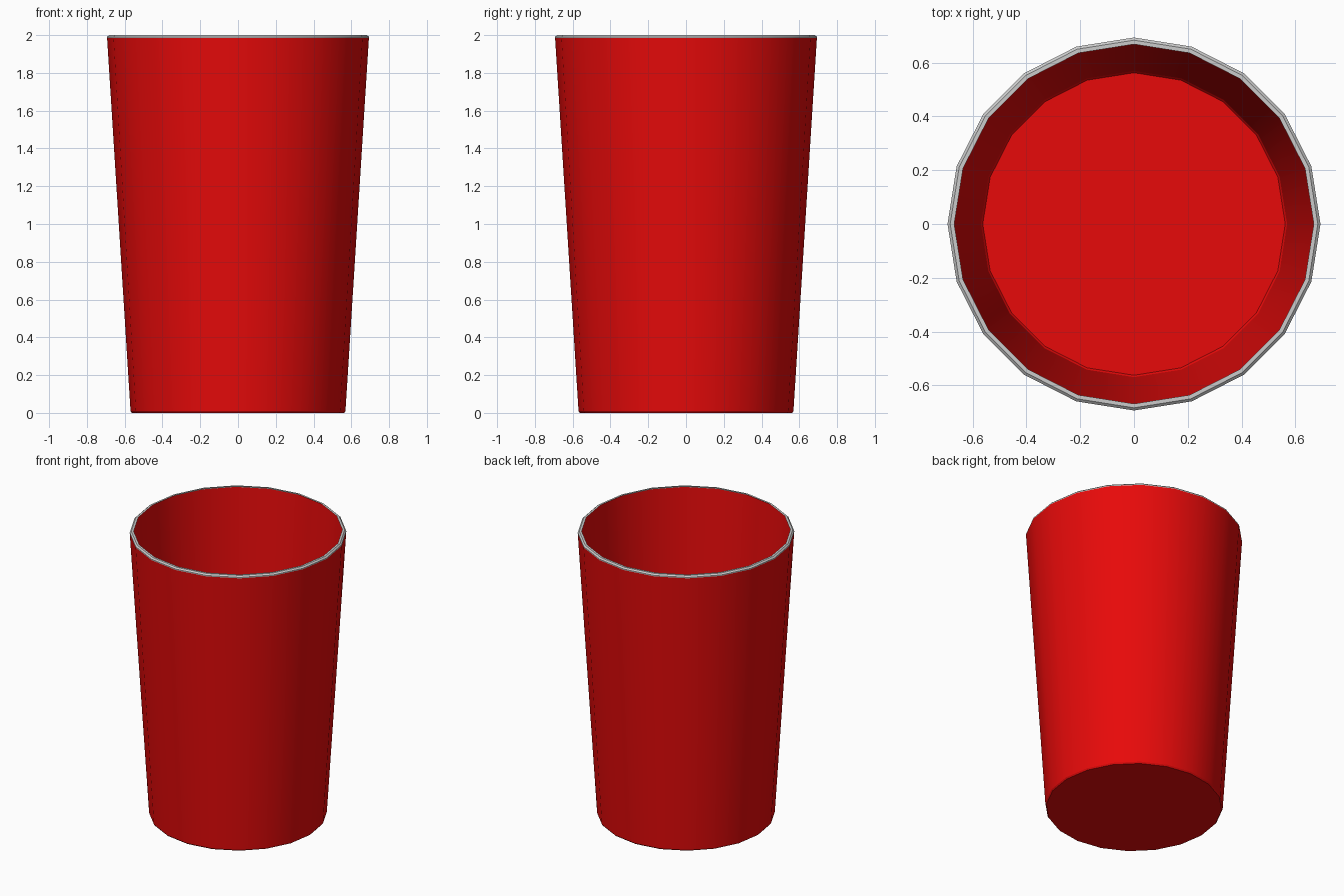
import bpy
import math

if "Cube" in bpy.data.objects:
    bpy.data.objects.remove(bpy.data.objects["Cube"])

SIDES = 20


def lathe(name, profile, cap_first=False, color=None):
    """Revolve (radius, z) points into a 20-sided shell."""
    verts = [(r * math.cos(2 * math.pi * i / SIDES),
              r * math.sin(2 * math.pi * i / SIDES), z)
             for r, z in profile for i in range(SIDES)]
    faces = []
    for k in range(len(profile) - 1):
        for i in range(SIDES):
            j = (i + 1) % SIDES
            a, b = k * SIDES, (k + 1) * SIDES
            faces.append((a + i, a + j, b + j, b + i))
    if cap_first:
        faces.append(tuple(reversed(range(SIDES))))
    mesh = bpy.data.meshes.new(name)
    mesh.from_pydata(verts, [], faces)
    mesh.update()
    obj = bpy.data.objects.new(name, mesh)
    bpy.context.collection.objects.link(obj)
    if color:
        mat = bpy.data.materials.new(name + "_color")
        mat.diffuse_color = color
        mat.use_nodes = True
        mat.node_tree.nodes["Principled BSDF"].inputs["Base Color"].default_value = mat.diffuse_color
        mesh.materials.append(mat)
    bpy.ops.object.select_all(action='DESELECT')
    obj.select_set(True)
    bpy.context.view_layer.objects.active = obj
    bpy.ops.object.shade_smooth_by_angle(angle=math.radians(30))
    return obj


# Thin tapered wall with a small chamfer around the floor
lathe("cup_body", [(0.562, 0.0), (0.569, 0.01), (0.693, 1.984)],
      cap_first=True, color=(0.8, 0.003, 0.003, 1))

# Grey rolled lip: short outer band, chamfer, flat top
lathe("cup_rim", [(0.693, 1.984), (0.693, 1.991), (0.683, 2.0), (0.668, 2.0)])
